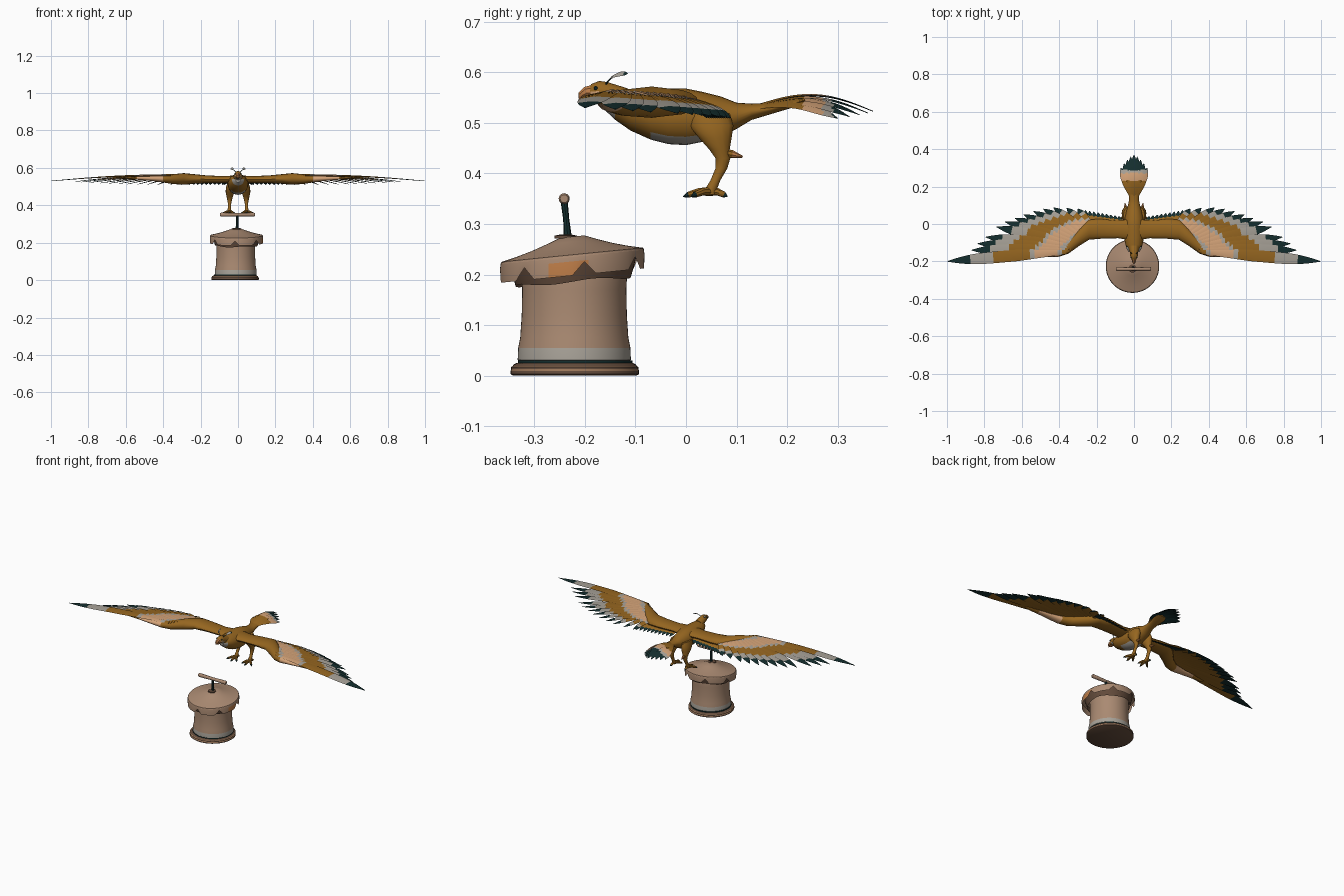
import bpy, bmesh, math
from mathutils import Vector as V

if "Cube" in bpy.data.objects:
    bpy.data.objects.remove(bpy.data.objects["Cube"])

def lin(c):
    return [((v / 255 + .055) / 1.055) ** 2.4 if v > 10 else v / 3294 for v in c] + [1]

COLOURS = {"ochre": (150, 102, 32), "dark teal": (20, 46, 46), "grey": (168, 162, 152),
           "peach": (212, 163, 120), "tan": (170, 138, 114), "brown": (100, 76, 60),
           "orange": (190, 125, 72)}
MATS = []
for nm, col in COLOURS.items():
    m = bpy.data.materials.new(nm)
    m.diffuse_color = lin(col)
    m.use_nodes = True
    m.node_tree.nodes["Principled BSDF"].inputs["Base Color"].default_value = m.diffuse_color
    MATS.append(m)
OCHRE, DARK, GREY, PEACH, TAN, BROWN, ORANGE = range(7)

def loft(bm, rings, mat, cap=True):
    """Skin closed rings; mat is an index or a rule(centre, normal, t)."""
    vs = [[bm.verts.new(p) for p in r] for r in rings]
    n, faces = len(vs[0]), []
    for i in range(len(vs) - 1):
        for j in range(n):
            k = (j + 1) % n
            faces.append((bm.faces.new((vs[i][j], vs[i][k], vs[i + 1][k], vs[i + 1][j])),
                          (i + .5) / (len(vs) - 1)))
    if cap:
        faces += [(bm.faces.new(vs[0]), 0), (bm.faces.new(vs[-1]), 1)]
    bmesh.ops.recalc_face_normals(bm, faces=[f for f, _ in faces])
    for f, t in faces:
        f.normal_update()
        f.material_index = mat(f.calc_center_median(), f.normal, t) if callable(mat) else mat

def finish(name, bm, mirror=False, angle=40):
    me = bpy.data.meshes.new(name)
    bm.to_mesh(me)
    bm.free()
    for m in MATS:
        me.materials.append(m)
    ob = bpy.data.objects.new(name, me)
    bpy.context.collection.objects.link(ob)
    bpy.ops.object.select_all(action='DESELECT')
    ob.select_set(True)
    bpy.context.view_layer.objects.active = ob
    bpy.ops.object.shade_smooth_by_angle(angle=math.radians(angle))
    if mirror:
        ob.modifiers.new("mirror", 'MIRROR').use_mirror_merge = False
    return ob

def ring(c, a, b, plane, n=16):
    """Ellipse with half sizes a, b in the plane XY, XZ or YZ."""
    u, w = {"XY": (V((1, 0, 0)), V((0, 1, 0))), "XZ": (V((1, 0, 0)), V((0, 0, 1))),
            "YZ": (V((0, 1, 0)), V((0, 0, 1)))}[plane]
    return [V(c) + u * a * math.cos(math.tau * i / n) + w * b * math.sin(math.tau * i / n)
            for i in range(n)]

def tube(bm, path, radii, mat, n=8):
    path, rings = [V(p) for p in path], []
    for i, p in enumerate(path):
        d = path[min(i + 1, len(path) - 1)] - path[max(i - 1, 0)]
        side = d.cross(V((.2, .1, 1)) if abs(d.z) < .8 * d.length else V((0, 1, 0))).normalized()
        up = side.cross(d).normalized()
        rings.append([p + (side * math.cos(math.tau * j / n) + up * math.sin(math.tau * j / n)) * radii[i]
                      for j in range(n)])
    loft(bm, rings, mat)

def feather(bm, root, tip, w, mat, arch=.0, thick=.004, n=18, roll=0):
    """Flat blade with a raised centre line and a rounded tip; roll tips it sideways."""
    root, tip = V(root), V(tip)
    d = tip - root
    side = V((-d.y, d.x, 0)).normalized() + V((0, 0, roll))
    rings = []
    for i in range(n + 1):
        t = i / n
        p = root + d * t + V((0, 0, arch * math.sin(math.pi * t)))
        h = w * min(1, .5 + 1.2 * t) * max(.05, 1 - max(0, (t - .6) / .4) ** 2.5)
        k = V((0, 0, thick * (1 - .8 * t)))
        rings.append([p - side * h, p + k, p + side * h, p - k])
    loft(bm, rings, mat)

def bands(v, *stops):
    for limit, m in stops:
        if v < limit:
            return m
    return DARK

# ---- drum stand ----
def lathe(name, profile, centre, mat, tilt=0, zig=None, cap=True, n=56):
    bm, rings = bmesh.new(), []
    for k, (r, z) in enumerate(profile):
        row = []
        for p in ring((centre[0], centre[1], z), r, r, "XY", n):
            j = len(row)
            p.z += (p.y + .225) * tilt + (zig(j) if zig and k == len(profile) - 1 else 0)
            row.append(p)
        rings.append(row)
    loft(bm, rings, mat, cap)
    return finish(name, bm, angle=35)

lathe("stand_base", [(.122, 0), (.127, .003), (.127, .010), (.126, .012), (.126, .017), (.123, .0185),
                     (.121, .022), (.115, .025)], (-.016, -.22),
      lambda c, n, t: PEACH if .010 < c.z < .012 or .017 < c.z < .0185 else BROWN)
lathe("stand_ring", [(.113, .023), (.113, .0295)], (-.014, -.219), DARK)
lathe("stand_drum", [(.105, .027), (.112, .031), (.111, .055), (.107, .075), (.104, .12), (.103, .17),
                     (.105, .21), (.10, .235)], (-.012, -.221), lambda c, n, t: GREY if c.z < .055 else TAN)
lathe("stand_inner_skirt", [(.128, .24), (.121, .21), (.114, .186)], (-.009, -.223), BROWN, .08,
      lambda j: .003 * math.sin(j * .45), False)
lathe("stand_roof", [(.142, .235), (.140, .239), (.11, .246), (.08, .2545), (.05, .265), (.024, .275)],
      (-.008, -.225), TAN, .1)
lathe("stand_skirt", [(.141, .238), (.143, .226), (.142, .198)], (-.008, -.225),
      lambda c, n, t: ORANGE if t > .5 and .05 < c.x and -.27 < c.y < -.19 else TAN, .1,
      lambda j: .025 * max(0, 1 - abs((j + 5) % 16 - 8) / 3), False, 112)
lathe("stand_cap", [(.022, .271), (.022, .277), (.012, .279)], (-.008, -.238), BROWN)

bm = bmesh.new()
tube(bm, [(-.005, -.234, .275), (-.004, -.237, .31), (-.003, -.241, .345)], [.008, .006, .007], DARK)
finish("perch_pole", bm)
bm = bmesh.new()
tube(bm, [(-.095, -.241, .350), (-.09, -.241, .35), (0, -.241, .35), (.085, -.241, .35), (.09, -.241, .35)],
     [.008, .011, .009, .011, .008], TAN, 12)
finish("perch_bar", bm)

# ---- body and head ----
BODY = [(-.158, .535, .012, .012), (-.14, .534, .032, .028), (-.11, .525, .046, .040), (-.07, .517, .053, .050),
        (-.035, .513, .055, .055), (0, .512, .055, .056), (.03, .512, .050, .050), (.07, .512, .041, .040),
        (.10, .514, .032, .026), (.13, .522, .026, .016), (.17, .529, .026, .011), (.21, .538, .036, .008),
        (.235, .545, .04, .004)]
bm = bmesh.new()
loft(bm, [ring((0, y, z), a, b, "XZ", 24) for y, z, a, b in BODY],
     lambda c, n, t: GREY if (n.z < -.75 and -.07 < c.y < .02) or (n.y < -.6 and c.z < .54) else OCHRE)
finish("body", bm)
HEAD = [(-.195, .560, .007, .008), (-.187, .562, .014, .015), (-.172, .563, .020, .020), (-.157, .558, .021, .023),
        (-.14, .550, .024, .026), (-.115, .540, .030, .028)]
bm = bmesh.new()
loft(bm, [ring((0, y, z), a, b, "XZ") for y, z, a, b in HEAD],
     lambda c, n, t: GREY if n.z < -.5 and c.y > -.175 else PEACH if c.y < -.165 and -.5 < n.z < 0 else OCHRE)
finish("head", bm)
bm = bmesh.new()
tube(bm, [(0, -.182, .562), (0, -.198, .561), (0, -.208, .555), (0, -.212, .545)], [.014, .011, .007, .001], ORANGE)
tube(bm, [(0, -.18, .549), (0, -.194, .546), (0, -.203, .547)], [.009, .006, .001], ORANGE)
finish("beak", bm)
bm = bmesh.new()
tube(bm, [(.013, -.178, .568), (.018, -.179, .569), (.020, -.179, .569)], [.004, .004, .002], DARK)
finish("eye", bm, True)
bm = bmesh.new()
tube(bm, [(.008, -.16, .574), (.018, -.153, .584), (.028, -.144, .592)], [.002, .0015, .0015], DARK, 6)
feather(bm, (.026, -.148, .590), (.040, -.115, .597), .006, lambda c, n, t: GREY if t < .7 else DARK,
        .003, .002, 8, .8)
finish("crest_feather", bm, True)

# ---- wings ----
ARM = [(0, -.09, .03, .54, .02), (.085, -.076, .018, .537, .019), (.17, -.078, .026, .539, .021),
       (.24, -.084, .025, .541, .026), (.29, -.115, -.02, .541, .031), (.35, -.158, -.085, .540, .026),
       (.40, -.175, -.12, .541, .019), (.46, -.177, -.135, .543, .013), (.54, -.177, -.145, .545, .008),
       (.62, -.177, -.16, .546, .003)]
bm = bmesh.new()
loft(bm, [ring((x, (a + b) / 2, z), (b - a) / 2, h, "YZ") for x, a, b, z, h in ARM],
     lambda c, n, t: PEACH if .38 < c.x < .52 else OCHRE)
finish("wing_arm", bm, True)

def primary_colour(k):
    """Colour bands along a feather; k runs from the inner to the outer one."""
    def rule(c, n, t):
        if n.z < 0:
            return OCHRE if t < .76 else DARK
        p = .44 - .16 * k
        return bands(t, (.05, OCHRE), (.2 - .12 * k, GREY), (p, PEACH), (p + .06 - .02 * k, GREY),
                     (.69 - .09 * k, OCHRE), (.80, GREY))
    return rule

TIPS = [(.30, .082), (.36, .086), (.43, .088), (.485, .081), (.537, .068), (.59, .05), (.637, .031),
        (.69, .012), (.735, -.016), (.795, -.07), (.838, -.105), (.87, -.14), (.998, -.2)]
bm = bmesh.new()
for i, (x, y) in enumerate(TIPS):
    k = i / (len(TIPS) - 1)
    feather(bm, (.22 + .14 * k, -.035 - .11 * k, .556 + .0004 * i), (x, y, .510 + .020 * k ** 2),
            .023 + .008 * k, primary_colour(k), .008, .006, 26, .04)
finish("wing_primary_feathers", bm, True)

bm = bmesh.new()
for i in range(10):
    x = .075 + .0225 * i
    feather(bm, (x - .012, -.035, .542 + .0004 * (i % 2)), (x + .006, .042 + .004 * i, .510), .015,
            lambda c, n, t: DARK if t > .72 or (n.z < 0 and t > .4) else OCHRE, .006, .005, 12)
finish("wing_secondary_feathers", bm, True)

# ---- tail fan, domed so its sides droop ----
def tail_colour(c, n, t):
    if n.z < 0:
        return OCHRE if c.y < .18 else DARK
    return bands(c.y, (.232, OCHRE), (.272, PEACH), (.29, GREY))

bm = bmesh.new()
for i in range(-4, 5):
    a = abs(i) / 4
    feather(bm, (i * .003, .145, .534 - .0008 * abs(i)), (i * .0178, .37 - .07 * a ** 1.4, .523 - .014 * a),
            .021, tail_colour, .026 - .010 * a, .004, 24, i * .09)
finish("tail_feathers", bm)

# ---- legs and feet ----
LEG = [(.036, .045, .52, .020, .042), (.041, .05, .495, .024, .045), (.043, .058, .47, .023, .033),
       (.044, .066, .448, .017, .021), (.045, .073, .43, .013, .015), (.045, .070, .41, .009, .012),
       (.046, .058, .386, .008, .010), (.046, .05, .37, .011, .012), (.046, .048, .358, .010, .011)]
bm = bmesh.new()
loft(bm, [ring((x, y, z), a, b, "XY", 14) for x, y, z, a, b in LEG], OCHRE)
tube(bm, [(.045, .065, .441), (.046, .092, .438), (.048, .112, .433)], [.011, .008, .002],
     lambda c, n, t: OCHRE if t < .7 else ORANGE)
finish("leg", bm, True)
bm = bmesh.new()
for x, y in [(.046, -.006), (.085, .010), (.016, .010), (.048, .082)]:
    r, e = V((.046, .048, .364)), V((x, y, .354))
    tube(bm, [r, r.lerp(e, .4) + V((0, 0, .004)), r.lerp(e, .8) + V((0, 0, .002)), e],
         [.009, .0075, .006, .001], lambda c, n, t: OCHRE if t < .7 else DARK)
finish("foot", bm, True)
